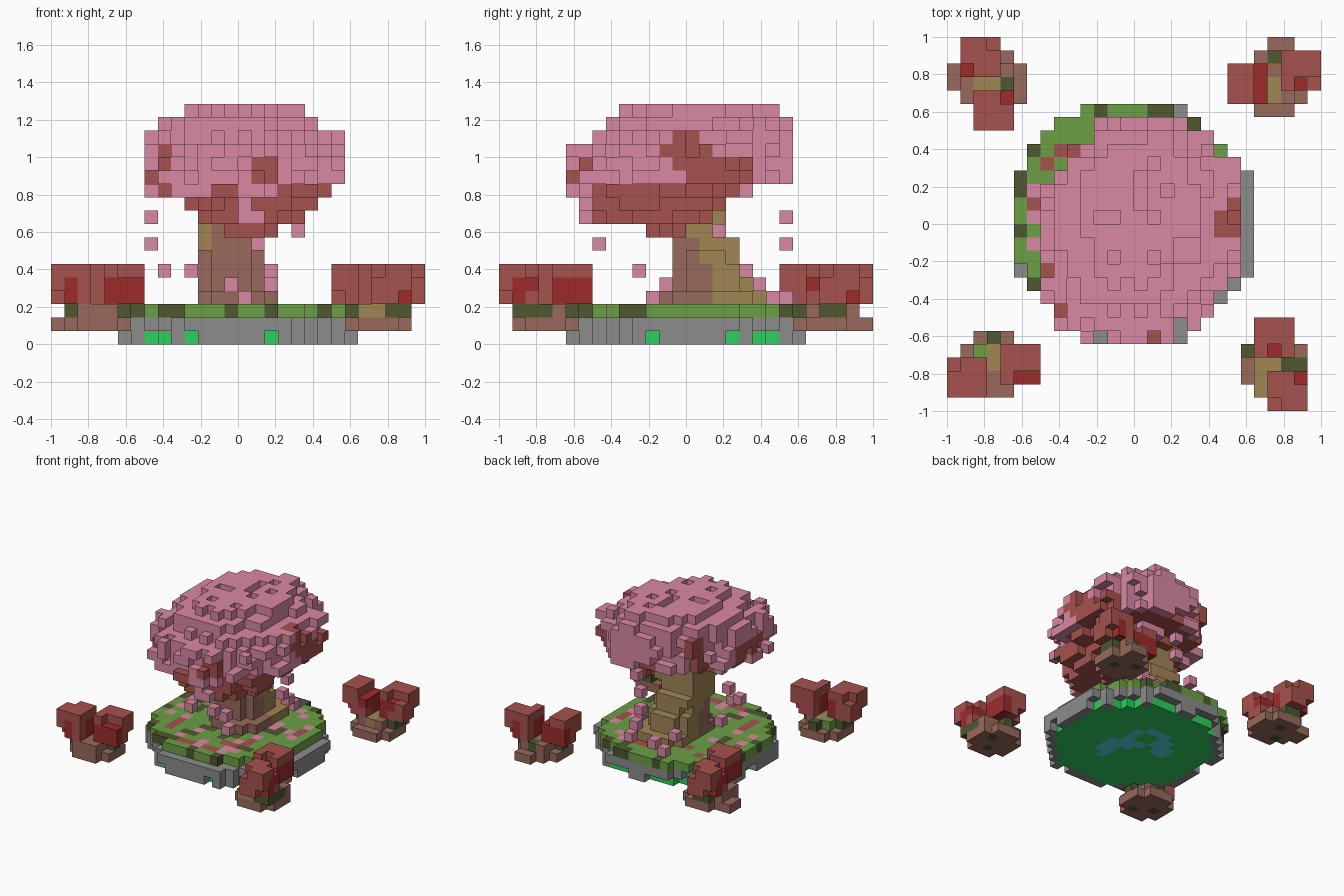
import bpy, bmesh, random
from mathutils import Vector, noise

random.seed(4)
V = 1 / 14  # edge of one cube

cube = bpy.data.objects.get("Cube")
if cube:
    bpy.data.objects.remove(cube)

COLOURS = {
    "blossom_pink": (218, 137, 165), "red_brown": (166, 82, 77),
    "dark_red": (158, 43, 43), "bark_brown": (152, 106, 92),
    "bark_gold": (161, 134, 85), "grass_green": (107, 160, 69),
    "moss_green": (78, 88, 48), "stone_grey": (140, 140, 140),
    "bright_green": (44, 208, 94), "water_blue": (88, 218, 232),
}
NAMES = list(COLOURS)
MATS = []
for name, rgb in COLOURS.items():
    lin = [((c / 255 + 0.055) / 1.055) ** 2.4 for c in rgb] + [1]
    m = bpy.data.materials.new(name)
    m.use_nodes = True
    m.diffuse_color = lin
    m.node_tree.nodes["Principled BSDF"].inputs["Base Color"].default_value = lin
    MATS.append(m)

SIDES = [(1, 0, 0), (-1, 0, 0), (0, 1, 0), (0, -1, 0), (0, 0, 1), (0, 0, -1)]


def patch(a, b, k, scale=0.37):
    """Smooth blotchy value for a cell."""
    return noise.noise(Vector((a + 0.3, b + 0.6, k + 0.2)) * scale)


def build(name, cells):
    """Skin a {cell: colour} part with its exposed cube faces."""
    bm = bmesh.new()
    verts = {}
    for cell, colour in cells.items():
        for d in SIDES:
            if tuple(c + s for c, s in zip(cell, d)) in cells:
                continue
            n = Vector(d)
            u = Vector((d[1], d[2], d[0]))
            w = n.cross(u)
            mid = Vector(cell) + Vector((0.5, 0.5, 0.5)) + n / 2
            ring = []
            for s, t in ((-1, -1), (1, -1), (1, 1), (-1, 1)):
                p = mid + (u * s + w * t) / 2
                key = tuple(round(c) for c in p)
                if key not in verts:
                    verts[key] = bm.verts.new([c * V for c in key])
                ring.append(verts[key])
            bm.faces.new(ring).material_index = NAMES.index(colour)
    mesh = bpy.data.meshes.new(name)
    bm.to_mesh(mesh)
    bm.free()
    for m in MATS:
        mesh.materials.append(m)
    obj = bpy.data.objects.new(name, mesh)
    bpy.context.collection.objects.link(obj)


def disc(cx=0, cy=0):
    """Grid cells with offsets from a centre and squared distance."""
    for a in range(-10, 10):
        for b in range(-10, 10):
            x, y = a + 0.5 - cx, b + 0.5 - cy
            yield a, b, x, y, x * x + y * y


# Stone base with a green underside, a pool and gaps in the lower stone ring
base = {}
for a, b, x, y, d in disc():
    if d < 85 and abs(x) + abs(y) < 13:
        base[a, b, 1] = "stone_grey"
        gap = (y < 0 and a in (-7, -6, -4, 2)) or (x > 0 and b in (-3, 3, 5, 6))
        gap = gap or (y > 0 and x < 5 and patch(a, b, 0) > -0.05)
        if d < 70:
            wet = abs(x + y) < 2 + 5 * patch(a, b, 0) and abs(x - y) < 6
            base[a, b, 0] = "water_blue" if wet else "bright_green"
        elif not gap:
            base[a, b, 0] = "stone_grey"
build("stone_base", base)

# Grass top with moss and fallen petals
grass = {}
for a, b, x, y, d in disc(-0.5, 0.5):
    if d < 76:
        n = patch(a, b, 5, 0.55)
        colour = "grass_green"
        if n > (0.08 if d > 55 else 0.36):
            colour = "moss_green"
        elif d < 60 and n < -0.24:
            colour = "red_brown"
        elif d < 60 and random.random() < 0.17:
            colour = "blossom_pink"
        grass[a, b, 2] = colour
build("grass", grass)

# Trunk: one box per level (x range, y range), leaning to the front as it rises
TRUNK = {3: (-3, 3, -2, 6), 4: (-3, 2, -1, 5), 5: (-3, 2, -1, 5), 6: (-3, 2, -1, 4),
         7: (-3, 1, -1, 4), 8: (-3, 1, -1, 3), 9: (-3, 2, -2, 3), 10: (-3, 2, -3, 3)}
trunk = {}
for k, (x0, x1, y0, y1) in TRUNK.items():
    gold_from = 2 if k < 6 else 1 if k < 8 else 0
    for a in range(x0, x1):
        for b in range(y0, y1):
            corner = a in (x0, x1 - 1) and b in (y0, y1 - 1)
            if not (corner and k < 7):
                gold = b >= gold_from or (k > 6 and a == -3)
                trunk[a, b, k] = "bark_gold" if gold else "bark_brown"
build("trunk", trunk)

# Canopy: one ragged ellipse per level (centre x, y, radius x, y)
CANOPY = {8: (1, -1.5, 2, 1.5), 9: (1, -3, 4, 5), 10: (1, -2.5, 5, 5.5), 11: (0, -2, 7, 7),
          12: (0.5, -0.5, 7.5, 8.5), 13: (0.5, -0.5, 7.5, 8.5), 14: (0.5, -0.5, 7.5, 8.5),
          15: (0.5, 0.5, 7.5, 7.5), 16: (0, 1, 6, 7), 17: (0.5, 1, 4.5, 6)}
# Bare patches as inclusive cell ranges: x, y, z
BARE = [(5, 8, 0, 4, 11, 13), (6, 8, -2, 1, 14, 14), (6, 8, -1, 0, 15, 15),
        (7, 8, -1, 1, 13, 13), (-8, -6, -4, 0, 12, 13), (1, 2, -9, -7, 12, 13),
        (-2, -1, -9, 0, 9, 11), (5, 7, -6, 0, 11, 11), (-6, -5, 4, 5, 12, 15),
        (-6, -6, -7, -6, 13, 14)]
canopy = {}
for k, (cx, cy, rx, ry) in CANOPY.items():
    for a, b, x, y, d in disc(cx, cy):
        X, Y = x / rx, y / ry
        r = X * X + Y * Y - X * Y * (0.15 if X * Y > 0 else 0.5)
        if abs(X) > 1 or abs(Y) > 1 or r > 1 + 0.45 * patch(a, b, k, 0.7):
            continue
        if k == 17 and patch(a, b, k, 0.8) < -0.2:
            continue
        bare = any(p[0] <= a <= p[1] and p[2] <= b <= p[3] and p[4] <= k <= p[5]
                   for p in BARE)
        shaded = (a, b, k - 1) not in canopy and k < 14 and r < 0.85
        low = k < 12 and a - b + 4 * patch(a, b, k, 0.3) > 0
        collar = k == 8 or (k < 11 and a > 0)
        brown = bare or (b > -8 and (shaded or low or collar))
        canopy[a, b, k] = "red_brown" if brown else "blossom_pink"
build("canopy", canopy)

# Falling and fallen petals
PETALS = [(-7, 1, 9), (-7, -1, 7), (0, 7, 9), (0, 7, 7), (4, 2, 8), (1, -7, 7),
          (-6, 1, 5), (-4, -4, 5), (-1, -2, 4), (0, -3, 3), (2, 4, 5), (2, 6, 3),
          (-3, 5, 4), (-1, 6, 3), (2, 5, 4), (-3, 7, 3)]
build("petals", {p: "blossom_pink" for p in PETALS})

# Shrub boxes: x range, y range, z range, colour; later boxes overwrite earlier ones
SHRUB = [
    ((1, 5), (1, 3), (1, 1), "bark_brown"), ((2, 4), (0, 4), (1, 1), "bark_brown"),
    ((2, 2), (2, 2), (1, 1), "moss_green"), ((4, 4), (1, 1), (1, 1), "moss_green"),
    ((2, 4), (0, 3), (2, 2), "bark_brown"), ((3, 3), (2, 3), (2, 2), "bark_gold"),
    ((1, 1), (1, 2), (2, 2), "moss_green"), ((5, 5), (2, 2), (2, 2), "moss_green"),
    ((0, 2), (0, 2), (3, 5), "red_brown"), ((4, 6), (1, 3), (3, 5), "red_brown"),
    ((2, 2), (1, 2), (3, 4), "dark_red"), ((1, 1), (0, 0), (3, 4), "dark_red"),
    ((4, 4), (1, 2), (3, 4), "dark_red"), ((5, 6), (1, 1), (3, 4), "dark_red"),
    ((0, 0), (2, 2), (5, 5), None), ((0, 0), (0, 0), (3, 3), None),
    ((6, 6), (3, 3), (3, 3), None),
]


def dip(xs, ys):
    """Lowered dark hollow in the top of a shrub."""
    return [(xs, ys, (4, 4), "dark_red"), (xs, ys, (5, 5), None)]


# Boxes that differ from shrub to shrub
OUTER = ((2, 3), (-1, -1), (1, 1), "bark_brown")
VARIANTS = {
    "front_right": dip((5, 6), (1, 1)) + [((2, 2), (3, 3), (2, 2), "grass_green"),
                                          ((3, 3), (4, 4), (2, 2), "moss_green")],
    "front_left": dip((2, 2), (0, 0)) + dip((4, 4), (2, 2)) + [
        ((1, 2), (2, 3), (2, 2), "bark_gold"), ((1, 3), (0, 1), (2, 2), "moss_green"),
        ((4, 4), (4, 4), (2, 2), "moss_green")],
    "back_left": dip((4, 4), (1, 3)) + dip((1, 1), (2, 2)) + [
        ((3, 3), (0, 0), (2, 2), "moss_green"), OUTER],
    "back_right": dip((2, 2), (0, 0)) + dip((4, 4), (3, 3)) + [
        ((3, 3), (1, 1), (2, 2), "bark_gold"),
        ((3, 3), (3, 3), (2, 2), "moss_green"), OUTER],
}
for turn, (name, extra) in enumerate(VARIANTS.items()):
    shrub = {}
    for xs, ys, zs, colour in SHRUB + extra:
        for i in range(xs[0], xs[1] + 1):
            for j in range(ys[0], ys[1] + 1):
                a, b = i - 14, j - 13
                for _ in range(turn):
                    a, b = -b - 1, a
                for k in range(zs[0], zs[1] + 1):
                    if colour:
                        shrub[a, b, k] = colour
                    else:
                        shrub.pop((a, b, k), None)
    build(name + "_shrub", shrub)
